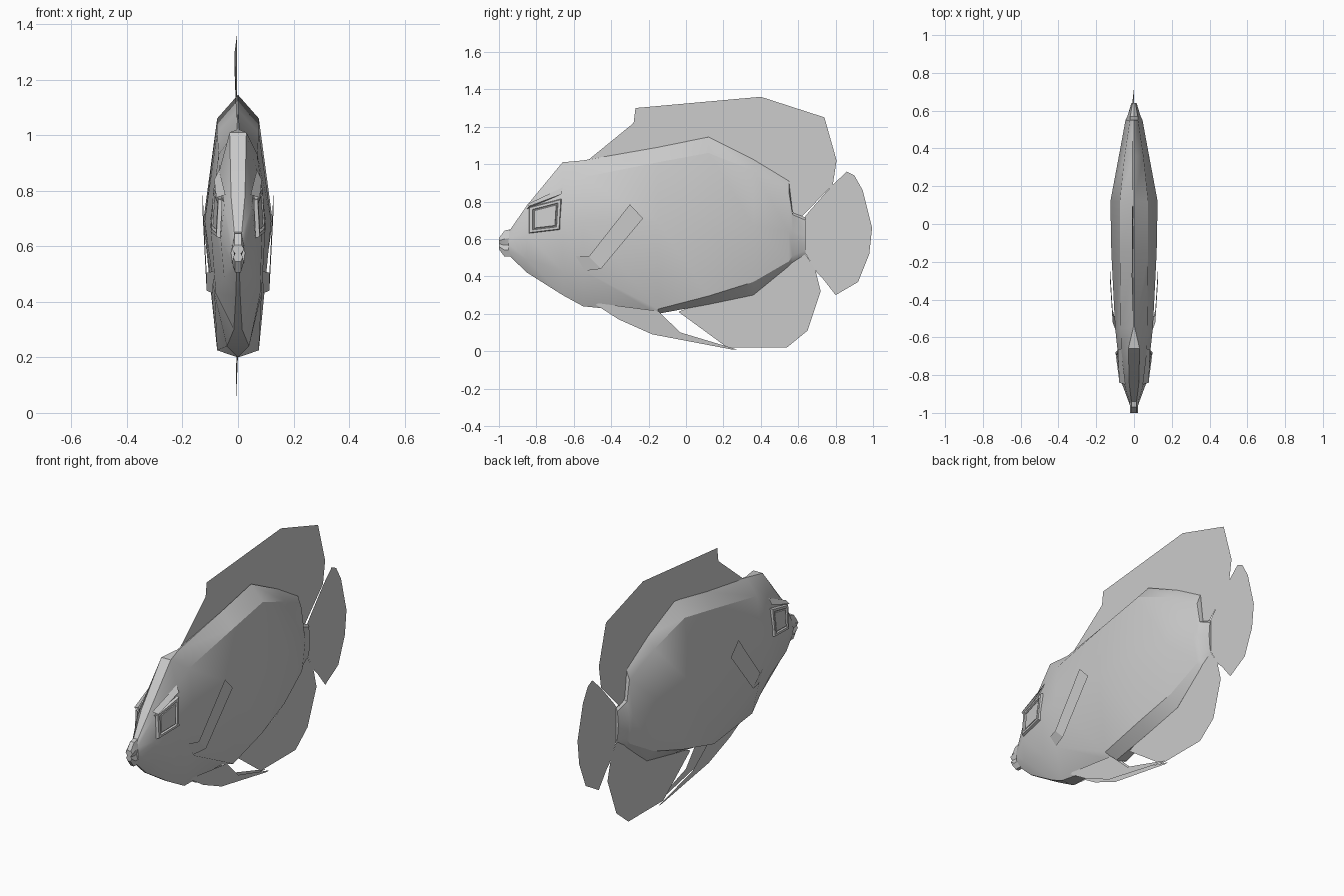
import bpy, bmesh, math

grey = bpy.data.materials.new("plain grey")
grey.diffuse_color = (0.6, 0.6, 0.6, 1)


def make(name, verts, faces, smooth=False):
    mesh = bpy.data.meshes.new(name)
    mesh.from_pydata(verts, [], faces)
    bm = bmesh.new()
    bm.from_mesh(mesh)
    bmesh.ops.remove_doubles(bm, verts=bm.verts, dist=0.0005)
    bmesh.ops.recalc_face_normals(bm, faces=bm.faces)
    bm.to_mesh(mesh)
    bm.free()
    mesh.materials.append(grey)
    ob = bpy.data.objects.new(name, mesh)
    bpy.context.collection.objects.link(ob)
    if smooth:
        bpy.context.view_layer.objects.active = ob
        ob.select_set(True)
        bpy.ops.object.shade_smooth_by_angle(angle=math.radians(28))
        ob.select_set(False)
    return ob


def loft(name, stations):
    """Skin half sections (x, z from top to bottom), mirrored at x = 0."""
    verts, faces = [], []
    n = 2 * len(stations[0][1])
    for y, half in stations:
        verts += [(x, y, z) for x, z in half]
        verts += [(-x, y, z) for x, z in reversed(half)]
    for s in range(len(stations) - 1):
        for i in range(n):
            a, b = s * n + i, s * n + (i + 1) % n
            faces.append((a, b, b + n, a + n))
    faces += [tuple(range(n)), tuple(range(len(verts) - n, len(verts)))]
    return make(name, verts, faces, True)


# Body: top, upper shoulder, middle, lower shoulder, belly
loft("body", [
    (-0.95, [(.012, .635), (.02, .61), (.025, .575), (.02, .54), (.005, .515)]),
    (-0.85, [(.025, .78), (.05, .745), (.062, .62), (.05, .49), (.008, .42)]),
    (-0.66, [(.03, 1.01), (.068, .87), (.088, .70), (.08, .43), (.015, .30)]),
    (-0.55, [(.004, 1.02), (.07, .93), (.10, .69), (.085, .43), (.04, .24)]),
    (-0.15, [(0, 1.09), (.075, 1.01), (.12, .69), (.075, .225), (0, .20)]),
    (0.12, [(0, 1.145), (.075, 1.06), (.125, .69), (.068, .295), (0, .25)]),
    (0.36, [(0, 1.025), (.05, .965), (.08, .67), (.045, .37), (0, .30)]),
    (0.55, [(0, .91), (.022, .85), (.045, .64), (.025, .48), (0, .455)]),
    (0.57, [(0, .74), (.02, .73), (.035, .64), (.02, .51), (0, .475)]),
    (0.64, [(0, .715), (.008, .70), (.014, .62), (.008, .54), (0, .52)]),
])

# Lips
loft("upper_lip", [
    (-1.0, [(.012, .605), (.022, .59), (.012, .575)]),
    (-0.97, [(.012, .645), (.022, .60), (.012, .565)]),
    (-0.92, [(.012, .655), (.024, .61), (.012, .56)]),
])
loft("lower_lip", [
    (-1.0, [(.010, .575), (.018, .56), (.010, .545)]),
    (-0.97, [(.012, .57), (.020, .54), (.010, .505)]),
    (-0.92, [(.012, .57), (.024, .54), (.010, .505)]),
])


def fin(name, points, x=lambda y, z: 0.0):
    verts = [(x(y, z), y, z) for y, z in points]
    return make(name, verts, [tuple(range(len(points)))])


# Median fins, each a thin sheet
fin("dorsal_fin", [(-.55, 1.0), (-.28, 1.22), (-.27, 1.30), (.40, 1.36), (.74, 1.25),
                   (.805, 1.02), (.785, .89), (.60, .70), (.50, .85), (.12, 1.1)],
    lambda y, z: -0.012 if z > 1.2 and y < 0.3 else -0.004)
fin("tail_fin", [(.62, .70), (.67, .76), (.785, .89), (.86, .96), (.90, .94), (.945, .86),
                 (.995, .66), (.98, .52), (.92, .37), (.80, .30), (.73, .39), (.70, .42),
                 (.64, .52), (.60, .55)])
fin("anal_fin", [(-.04, .21), (.22, .02), (.54, .02), (.65, .11), (.72, .32), (.69, .44),
                 (.63, .53), (.36, .35), (.12, .28)],
    lambda y, z: -0.008 if z < 0.2 else 0.0)

# Paired parts
for side, tag in ((1, "right"), (-1, "left")):
    fin(tag + "_pelvic_fin", [(-.50, .26), (-.36, .17), (-.18, .09), (.24, .01), (.27, .01),
                              (-.03, .10), (-.15, .215)],
        lambda y, z: side * (0.012 + 0.10 * max(z, 0)))
    # Pectoral fin: blade and short root
    p = [(.088, -.59, .51), (.105, -.52, .51), (.127, -.30, .785), (.127, -.23, .71),
         (.110, -.40, .485), (.108, -.47, .43), (.09, -.54, .43)]
    root = [(.113, -.52, .505), (.113, -.455, .44)]
    v = [(side * a, b, c) for a, b, c in p + root]
    make(tag + "_pectoral_fin", v, [(7, 2, 3, 8), (0, 7, 8, 6)])

    # Eye: raised frame, recess and raised square pupil plate
    outer = [(-.84, .63), (-.84, .77), (-.665, .815), (-.675, .65)]
    rings = [(1.0, .0), (.95, .014), (.78, .014), (.74, .004), (.70, .004), (.66, .010)]
    cy, cz = -.752, .715
    verts = []
    for s, d in rings:
        for y, z in outer:
            yy, zz = cy + (y - cy) * s, cz + (z - cz) * s
            base = .062 + (yy + .85) * .13 - max(zz - .70, 0) * .10
            verts.append((side * (base + d), yy, zz))
    faces = [(4 * r + i, 4 * r + (i + 1) % 4, 4 * r + 4 + (i + 1) % 4, 4 * r + 4 + i)
             for r in range(len(rings) - 1) for i in range(4)]
    faces.append(tuple(range(len(verts) - 4, len(verts))))
    make(tag + "_eye", verts, faces)

    # Brow ridge above the eye
    brow = [(.050, -.85, .76), (.078, -.84, .775), (.086, -.665, .84), (.068, -.66, .875),
            (.045, -.85, .785)]
    make(tag + "_brow", [(side * a, b, c) for a, b, c in brow],
         [(0, 1, 2), (0, 2, 3), (1, 4, 3, 2)])
